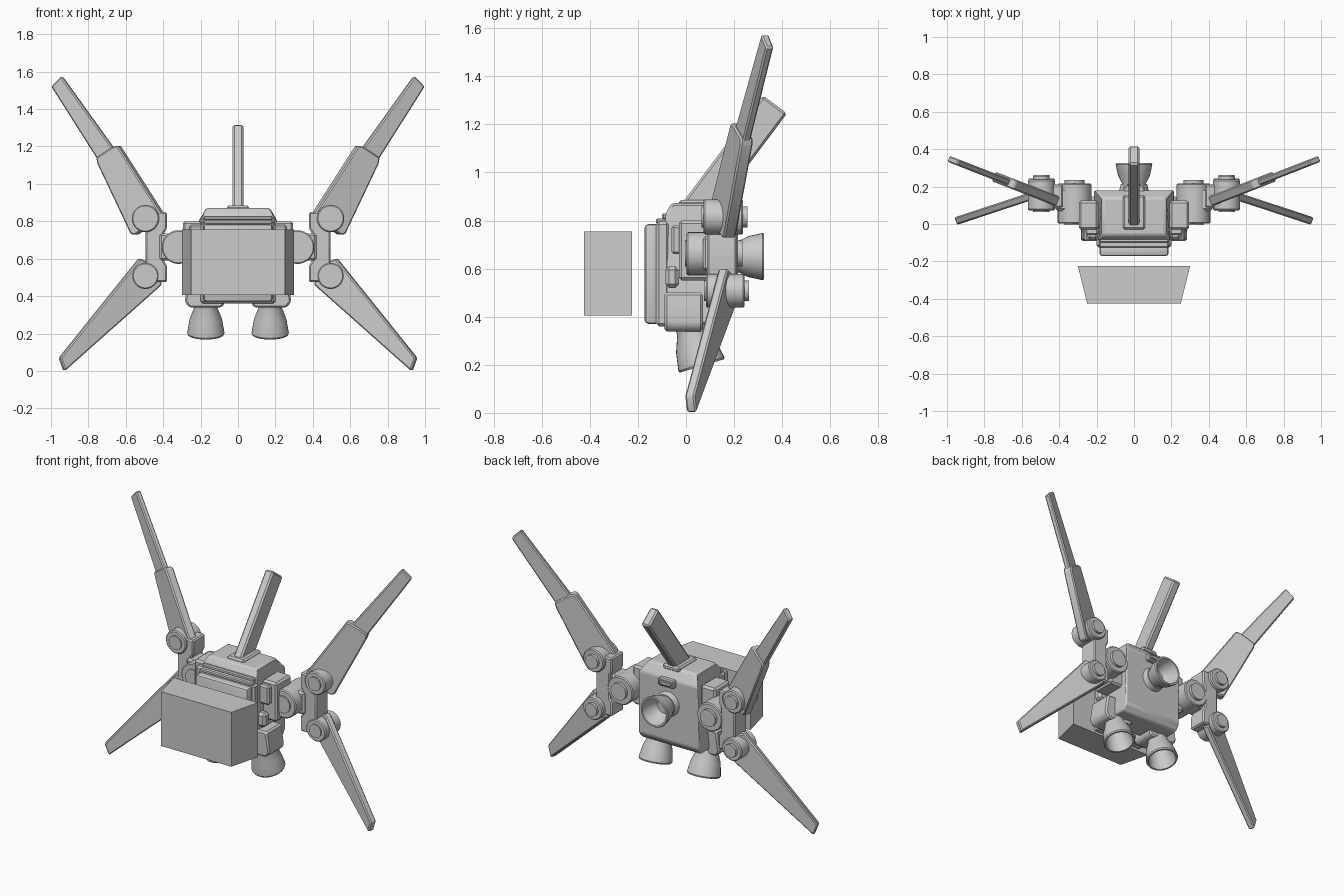
import bpy
import bmesh
import math
from mathutils import Vector, Matrix

old = bpy.data.objects.get("Cube")
if old:
    bpy.data.objects.remove(old, do_unlink=True)

grey = bpy.data.materials.new("light grey")
grey.use_nodes = True
grey.diffuse_color = (0.6, 0.6, 0.6, 1)
grey.node_tree.nodes["Principled BSDF"].inputs["Base Color"].default_value = (0.6, 0.6, 0.6, 1)


def finish(name, bm, bevel=0, segments=1, mirror=False):
    """Bevel, shade and link a mesh; optionally mirror it across x."""
    bmesh.ops.recalc_face_normals(bm, faces=bm.faces)
    if bevel:
        bmesh.ops.bevel(bm, geom=bm.edges[:], offset=bevel, segments=segments,
                        profile=0.5, affect='EDGES', clamp_overlap=True)
    mesh = bpy.data.meshes.new(name)
    bm.to_mesh(mesh)
    bm.free()
    mesh.materials.append(grey)
    ob = bpy.data.objects.new(name, mesh)
    bpy.context.collection.objects.link(ob)
    bpy.ops.object.select_all(action='DESELECT')
    ob.select_set(True)
    bpy.context.view_layer.objects.active = ob
    bpy.ops.object.shade_smooth_by_angle(angle=math.radians(32))
    if mirror:
        ob.modifiers.new("Mirror", 'MIRROR')
    return ob


def box(name, x, y, z, bevel=0.01, segments=1, mirror=False):
    bm = bmesh.new()
    bmesh.ops.create_cube(bm, size=1)
    for v in bm.verts:
        v.co = [lo + (c + 0.5) * (hi - lo) for c, (lo, hi) in zip(v.co, (x, y, z))]
    return finish(name, bm, bevel, segments, mirror)


def prism(name, points, depth, bevel=0, mirror=False):
    """Extrude a flat outline along a vector, centred on the outline."""
    bm = bmesh.new()
    depth = Vector(depth)
    face = bm.faces.new([bm.verts.new(Vector(p) - depth / 2) for p in points])
    ext = bmesh.ops.extrude_face_region(bm, geom=[face])
    for v in ext["geom"]:
        if isinstance(v, bmesh.types.BMVert):
            v.co += depth
    return finish(name, bm, bevel, 1, mirror)


def lathe(name, profile, base, axis, mirror=False, steps=32):
    """Revolve (radius, height) points about an axis starting at base."""
    bm = bmesh.new()
    verts = [bm.verts.new((r, 0, h)) for r, h in profile]
    edges = [bm.edges.new(pair) for pair in zip(verts, verts[1:])]
    bmesh.ops.spin(bm, geom=verts + edges, cent=(0, 0, 0), axis=(0, 0, 1),
                   angle=math.tau, steps=steps)
    bmesh.ops.remove_doubles(bm, verts=bm.verts, dist=0.0005)
    turn = Vector((0, 0, 1)).rotation_difference(Vector(axis)).to_matrix().to_4x4()
    bm.transform(Matrix.Translation(base) @ turn)
    return finish(name, bm, mirror=mirror)


def wing(name, outline, x0, y0, slope, thick):
    """Flat blade lying in the plane y = y0 + slope * (x - x0)."""
    pts = [(x, y0 + slope * (x - x0), z) for x, z in outline]
    depth = Vector((slope, -1, 0)).normalized() * thick
    return prism(name, pts, depth, 0.007, mirror=True)


def hinge(name, x, z, y0, y1, r):
    """Pivot drum with a raised cap at each end."""
    n = y1 - y0
    k = r * 0.6
    prof = [(0, 0), (k, 0), (k, 0.008), (r - 0.006, 0.008), (r, 0.014),
            (r, n - 0.024), (r - 0.006, n - 0.018), (k, n - 0.018), (k, n), (0, n)]
    return lathe(name, prof, (x, y0, z), (0, 1, 0), mirror=True)


def bell(length, throat, mouth):
    """Hollow engine bell profile, from the collar to the mouth and back in."""
    mid = throat + (mouth - throat) * 0.65
    return [(0, 0), (throat, 0), (throat, length * 0.12), (mid, length * 0.5),
            (mouth, length * 0.95), (mouth - 0.004, length), (mouth - 0.014, length),
            (mid - 0.014, length * 0.5), (throat - 0.014, length * 0.2), (0, length * 0.2)]


# Main body: side profile with sloped top and bottom edges
profile = [(-0.085, 0.42), (-0.03, 0.37), (0.15, 0.37), (0.18, 0.41),
           (0.18, 0.81), (0.14, 0.872), (-0.06, 0.872), (-0.085, 0.83)]
body = prism("body", [(0, y, z) for y, z in profile], (0.43, 0, 0))
bm = bmesh.new()
bm.from_mesh(body.data)
for v in bm.verts:
    if v.co.z > 0.85:
        v.co.x *= 0.78
    if v.co.y < -0.08:
        v.co.x *= 0.92
bmesh.ops.bevel(bm, geom=bm.edges[:], offset=0.012, segments=2, profile=0.5, affect='EDGES')
bm.to_mesh(body.data)
bm.free()

# Front panels and ribs
box("front_panel_rear", (-0.2, 0.2), (-0.125, -0.07), (0.36, 0.795), 0.012)
box("front_panel", (-0.185, 0.185), (-0.172, -0.11), (0.37, 0.785), 0.016, 2)
for i in range(2):
    z = 0.795 + 0.02 * i
    y = -0.125 + 0.025 * i
    box(f"front_rib_{i}", (-0.185, 0.185), (y, y + 0.05), (z - 0.01, z + 0.014), 0.006)

# Detached block in front, wider at its back
prism("front_block", [(-0.3, -0.225, 0.58), (0.3, -0.225, 0.58),
                      (0.25, -0.425, 0.58), (-0.25, -0.425, 0.58)], (0, 0, 0.35))

# Top fin and its mount
box("fin_mount", (-0.06, 0.06), (-0.03, 0.155), (0.85, 0.885), 0.01)
prism("top_fin", [(0, -0.025, 0.86), (0, 0.32, 1.32), (0, 0.42, 1.245), (0, 0.131, 0.86)],
      (0.058, 0, 0), 0.01)

# Side blocks and hip blocks
box("side_block", (0.19, 0.295), (-0.03, 0.125), (0.55, 0.8), 0.012, 1, True)
box("side_pad", (0.19, 0.26), (-0.06, 0.0), (0.66, 0.78), 0.01, 1, True)
box("side_knob", (0.19, 0.25), (-0.085, -0.03), (0.52, 0.61), 0.015, 1, True)
prism("hip_block", [(0.07, -0.01, 0.36), (0.09, -0.01, 0.338), (0.26, -0.01, 0.338),
                    (0.285, -0.01, 0.37), (0.265, -0.01, 0.5), (0.07, -0.01, 0.5)],
      (0, 0.16, 0), 0.01, True)

# Rear vent and engine
box("rear_vent", (-0.055, 0.055), (0.17, 0.205), (0.765, 0.815), 0.006)
box("rear_vent_lip", (-0.04, 0.04), (0.2, 0.215), (0.778, 0.802), 0.004)
lathe("rear_engine_collar", [(0, 0), (0.08, 0), (0.07, 0.04), (0, 0.04)], (0, 0.175, 0.65), (0, 1, 0))
lathe("rear_engine", bell(0.13, 0.062, 0.098), (0, 0.195, 0.65), (0, 1, 0))

# Lower engines, tilted backward
lathe("lower_engine", bell(0.17, 0.062, 0.1), (0.172, 0.017, 0.358), (0, 0.29, -0.957), True)

# Shoulder joints and arm brackets
hinge("shoulder_joint", 0.318, 0.662, -0.005, 0.235, 0.09)
box("shoulder_link", (0.27, 0.42), (0.07, 0.19), (0.59, 0.735), 0.012, 1, True)
prism("arm_bracket", [(0.38, 0.15, 0.475), (0.45, 0.15, 0.475), (0.495, 0.15, 0.53),
                      (0.495, 0.15, 0.8), (0.45, 0.15, 0.85), (0.38, 0.15, 0.85),
                      (0.38, 0.15, 0.76), (0.395, 0.15, 0.74), (0.395, 0.15, 0.585),
                      (0.38, 0.15, 0.565)], (0, 0.125, 0), 0.008, True)
hinge("upper_wing_hinge", 0.495, 0.815, 0.065, 0.255, 0.073)
hinge("lower_wing_hinge", 0.495, 0.508, 0.075, 0.262, 0.07)

# Upper wings: thick inner sleeve and thinner outer blade
wing("upper_wing_inner", [(0.395, 0.83), (0.635, 1.205), (0.66, 1.2), (0.75, 1.14), (0.745, 1.11),
                          (0.565, 0.73), (0.54, 0.728)], 0.38, 0.11, 0.39, 0.055)
wing("upper_wing_outer", [(0.62, 1.12), (0.66, 1.185), (0.94, 1.575), (0.994, 1.52),
                          (0.75, 1.135), (0.7, 1.06)], 0.38, 0.11, 0.39, 0.034)

# Lower wings
wing("lower_wing", [(0.41, 0.465), (0.5, 0.59), (0.53, 0.6), (0.955, 0.07), (0.93, 0.0),
                    (0.44, 0.435)], 0.5, 0.165, -0.33, 0.042)
